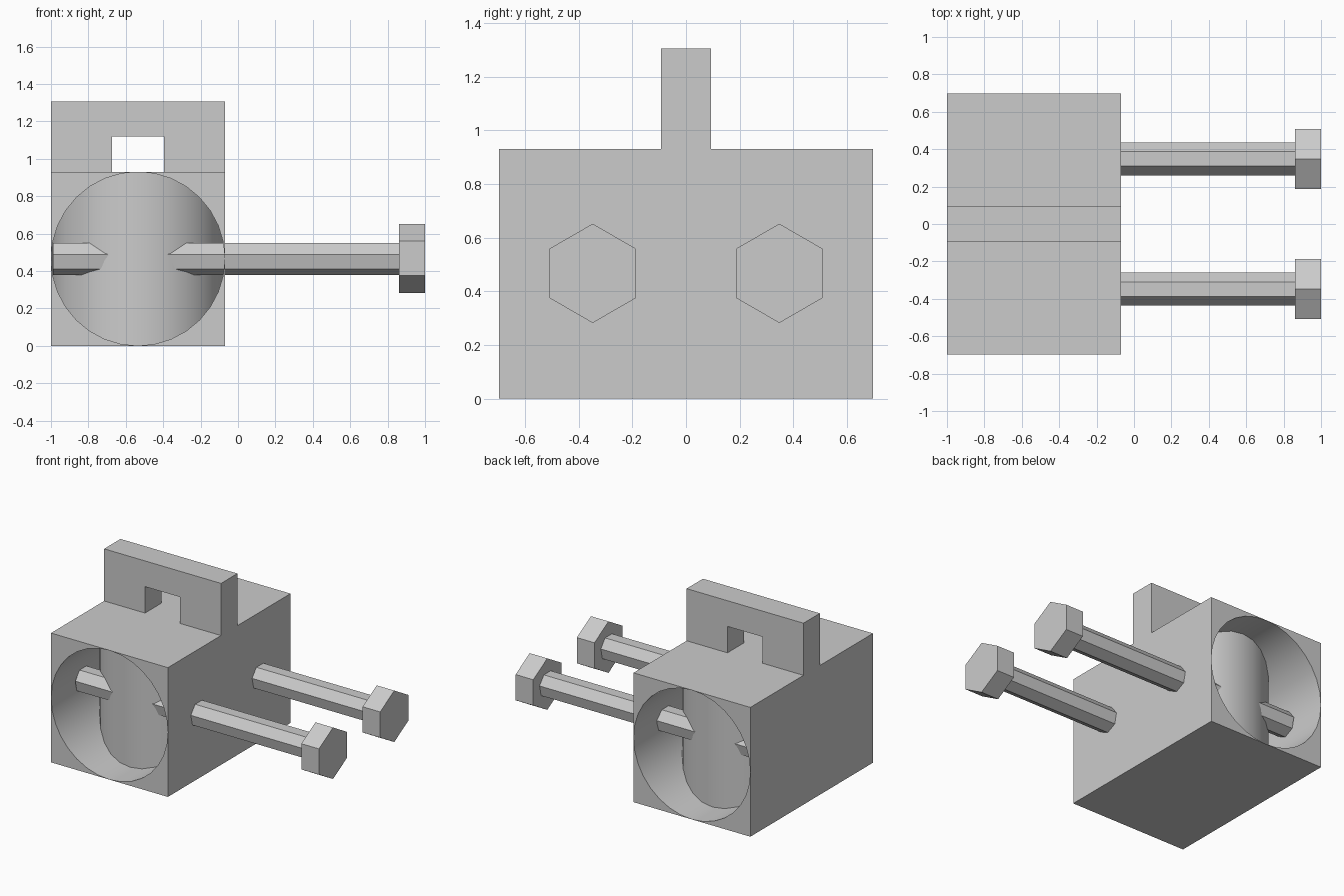
import bpy, bmesh, math
from mathutils import Vector

if "Cube" in bpy.data.objects:
    bpy.data.objects.remove(bpy.data.objects["Cube"])

grey = bpy.data.materials.new("plain grey")
grey.diffuse_color = (0.6, 0.6, 0.6, 1)
grey.use_nodes = True
grey.node_tree.nodes["Principled BSDF"].inputs["Base Color"].default_value = grey.diffuse_color

X_MIN, X_MAX = -1.0, -0.07          # block extent along x
CX = (X_MIN + X_MAX) / 2
HALF_Y, BLOCK_H = 0.697, 0.93
CZ = BLOCK_H / 2
BORE_R = 0.4645


def prism(name, profile, to_3d, start, end):
    """Extrude a 2D profile; to_3d(u, v, d) places each point at depth d."""
    bm = bmesh.new()
    base = bm.faces.new([bm.verts.new(to_3d(u, v, start)) for u, v in profile])
    shift = Vector(to_3d(0, 0, end)) - Vector(to_3d(0, 0, start))
    out = bmesh.ops.extrude_face_region(bm, geom=[base], use_keep_orig=True)
    verts = [g for g in out["geom"] if isinstance(g, bmesh.types.BMVert)]
    bmesh.ops.translate(bm, vec=shift, verts=verts)
    bmesh.ops.recalc_face_normals(bm, faces=bm.faces)
    mesh = bpy.data.meshes.new(name)
    bm.to_mesh(mesh)
    bm.free()
    mesh.materials.append(grey)
    obj = bpy.data.objects.new(name, mesh)
    bpy.context.collection.objects.link(obj)
    return obj


def ring(u, v, r, n, first=0.0):
    return [(u + r * math.cos(first + math.tau * i / n),
             v + r * math.sin(first + math.tau * i / n)) for i in range(n)]


def smooth(obj):
    bpy.ops.object.select_all(action='DESELECT')
    obj.select_set(True)
    bpy.context.view_layer.objects.active = obj
    bpy.ops.object.shade_smooth_by_angle(angle=math.radians(30))


along_x = lambda u, v, d: (d, u, v)
along_y = lambda u, v, d: (u, d, v)
along_z = lambda u, v, d: (u, v, d)

# Block with a round bore running front to back
block = prism("block", [(X_MIN, 0), (X_MAX, 0), (X_MAX, BLOCK_H), (X_MIN, BLOCK_H)],
              along_y, -HALF_Y, HALF_Y)
cutter = prism("bore_cutter", ring(CX, CZ, BORE_R, 32), along_y, -1, 1)
cutter.hide_render = True
mod = block.modifiers.new("bore", 'BOOLEAN')
mod.operation = 'DIFFERENCE'
mod.solver = 'EXACT'
mod.object = cutter
bpy.context.view_layer.objects.active = block
bpy.ops.object.modifier_apply(modifier=mod.name)
bpy.data.objects.remove(cutter)
smooth(block)

# Upright round core that fills the middle of the bore
core = prism("core_column", ring(CX, 0, BORE_R, 32), along_z, 0.001, BLOCK_H - 0.001)
smooth(core)

# Top lug with a square window
lug_top, win_top, win_l, win_r = 1.305, 1.12, -0.675, -0.395
prism("top_lug", [(X_MIN, BLOCK_H), (win_l, BLOCK_H), (win_l, win_top), (win_r, win_top),
                  (win_r, BLOCK_H), (X_MAX, BLOCK_H), (X_MAX, lug_top), (X_MIN, lug_top)],
      along_y, -0.093, 0.093)

# Two bolts: seven-sided shank and hexagonal head
for side, y in (("front", -0.348), ("back", 0.348)):
    prism(side + "_bolt_shank", ring(y, 0.467, 0.09, 7, -math.pi / 2), along_x, -0.99, 0.87)
    prism(side + "_bolt_head", ring(y, 0.467, 0.185, 6, math.pi / 2), along_x, 0.86, 1.0)
